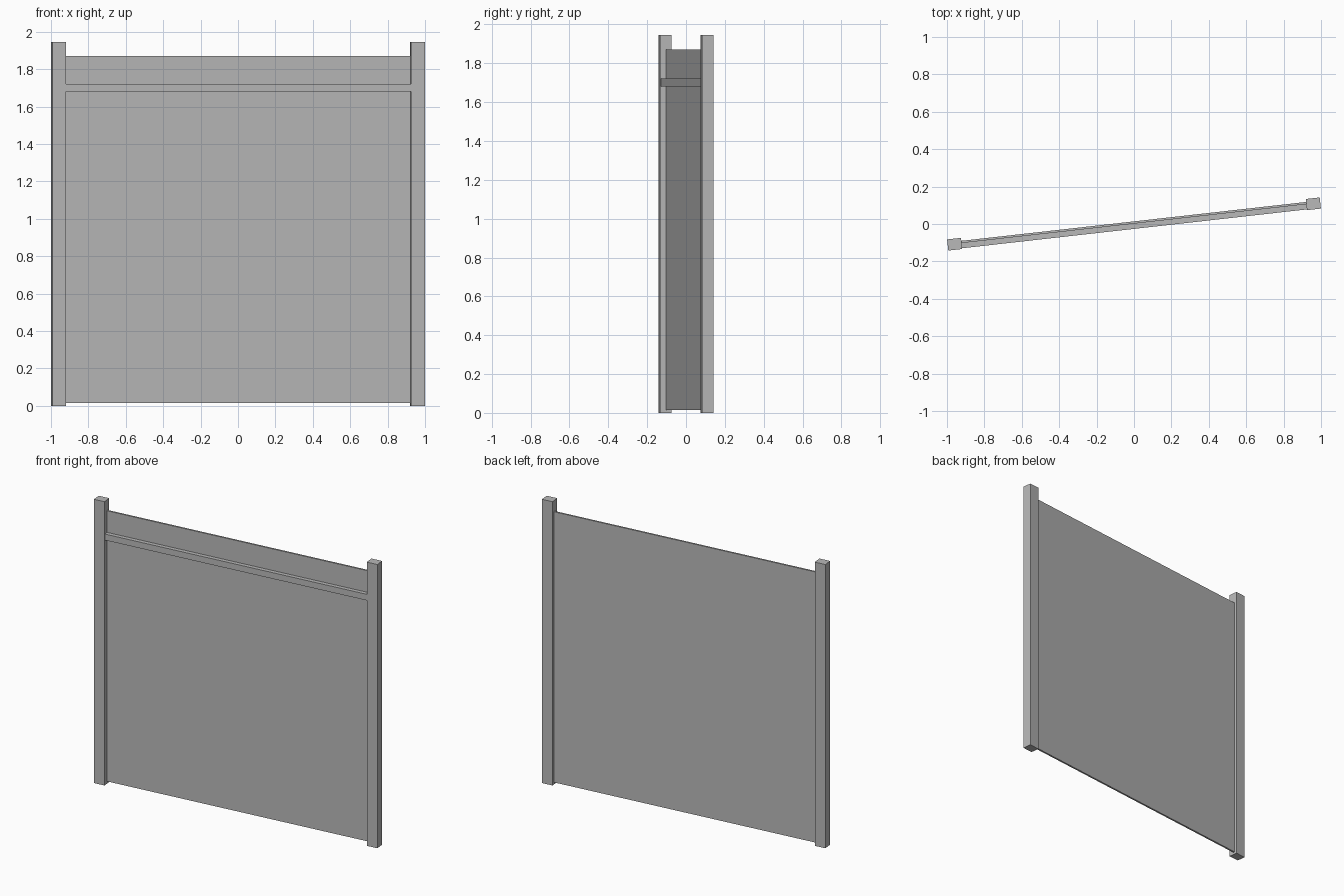
import bpy
import bmesh
import math
from mathutils import Matrix

default_cube = bpy.data.objects.get("Cube")
if default_cube:
    bpy.data.objects.remove(default_cube, do_unlink=True)

# One plain grey for the whole fence section
grey = bpy.data.materials.new("plain_grey")
grey.use_nodes = True
colour = (0.48, 0.48, 0.48, 1)
grey.diffuse_color = colour
grey.node_tree.nodes["Principled BSDF"].inputs["Base Color"].default_value = colour

# The fence runs at a slight angle across the ground
TURN = Matrix.Rotation(math.radians(6.43), 4, "Z")
POST_X = 0.965
POST_WIDTH = 0.075
POST_DEPTH = 0.06
INNER_X = POST_X - POST_WIDTH / 2


def box(name, x, y, z):
    """Flat-sided box spanning the given (min, max) ranges along the fence."""
    spans = (x, y, z)
    size = [high - low for low, high in spans]
    centre = [(high + low) / 2 for low, high in spans]
    bm = bmesh.new()
    bmesh.ops.create_cube(bm, size=1)
    bmesh.ops.scale(bm, vec=size, verts=bm.verts)
    bmesh.ops.translate(bm, vec=centre, verts=bm.verts)
    mesh = bpy.data.meshes.new(name)
    bm.to_mesh(mesh)
    bm.free()
    mesh.materials.append(grey)
    obj = bpy.data.objects.new(name, mesh)
    obj.matrix_world = TURN
    bpy.context.collection.objects.link(obj)
    return obj


# End posts
for name, side in (("right_post", -1), ("left_post", 1)):
    middle = side * POST_X
    box(name,
        (middle - POST_WIDTH / 2, middle + POST_WIDTH / 2),
        (-POST_DEPTH / 2, POST_DEPTH / 2),
        (0, 1.945))

# Thin panel between the posts, just clear of the ground
box("panel", (-INNER_X, INNER_X), (0.002, 0.014), (0.015, 1.87))

# Rail across the front of the panel
box("front_rail", (-INNER_X, INNER_X), (-0.026, 0.002), (1.68, 1.722))
